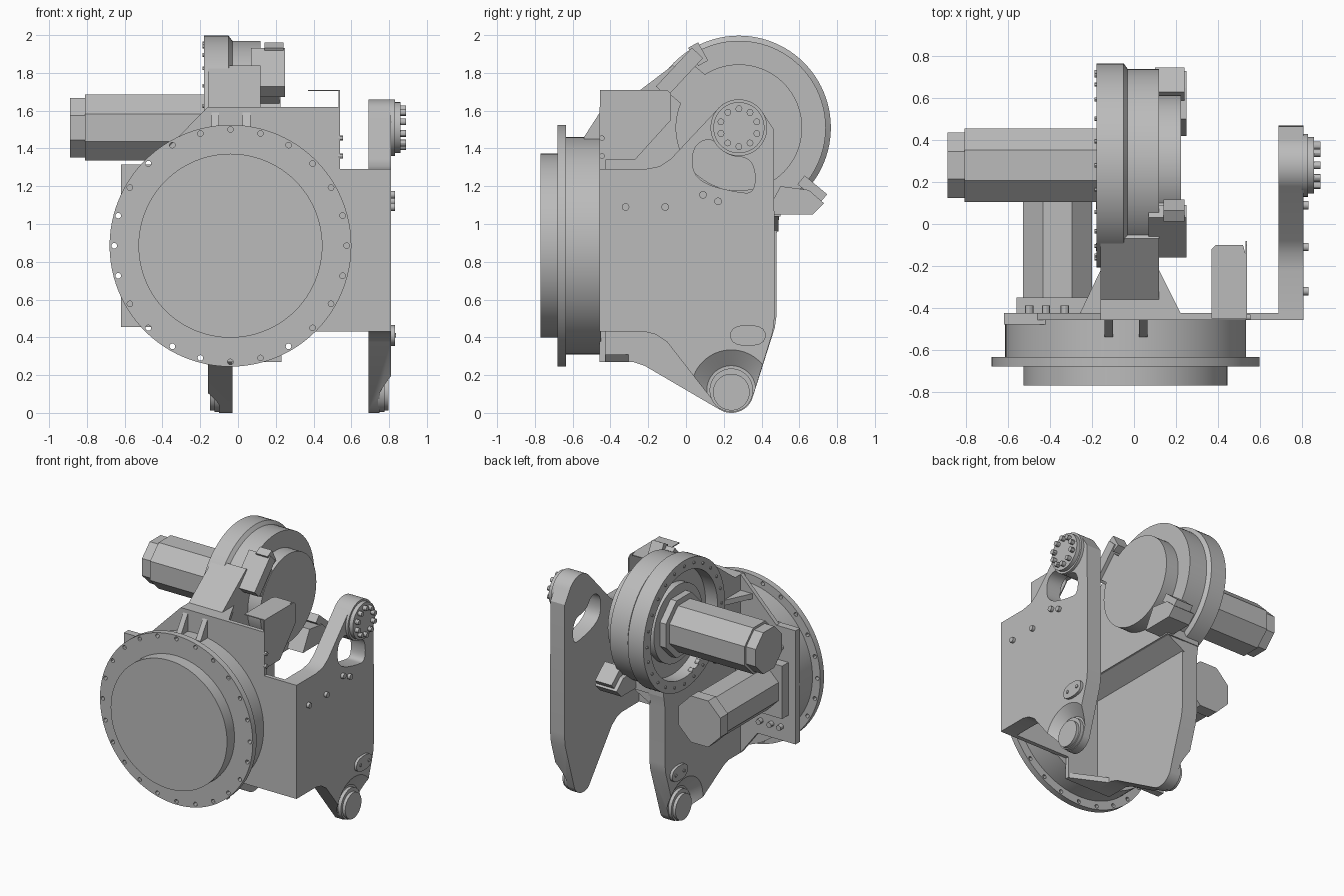
import bpy, bmesh, math
from mathutils import Vector

cube = bpy.data.objects.get("Cube")
if cube:
    bpy.data.objects.remove(cube, do_unlink=True)

grey = bpy.data.materials.new("machine grey")
grey.use_nodes = True
COLOUR = (0.5, 0.5, 0.5, 1)
grey.diffuse_color = COLOUR
grey.node_tree.nodes["Principled BSDF"].inputs["Base Color"].default_value = COLOUR

PLACE = {"X": lambda u, v, w: (w, u, v),
         "Y": lambda u, v, w: (u, w, v),
         "Z": lambda u, v, w: (u, v, w)}


def finish(obj):
    """Smooth the round walls, keep the edges sharp."""
    obj.data.polygons.foreach_set("use_smooth", [True] * len(obj.data.polygons))
    obj.data.set_sharp_from_angle(angle=math.radians(30))
    return obj


def loft(name, pts_a, pts_b, axis, a, b):
    """Solid between two outlines at a and b along an axis."""
    bm = bmesh.new()
    rings = [[bm.verts.new(PLACE[axis](u, v, w)) for u, v in pts]
             for pts, w in ((pts_a, a), (pts_b, b))]
    for ring in rings:
        bm.faces.new(ring)
    n = len(pts_a)
    for i in range(n):
        j = (i + 1) % n
        bm.faces.new((rings[0][i], rings[0][j], rings[1][j], rings[1][i]))
    bmesh.ops.recalc_face_normals(bm, faces=bm.faces)
    mesh = bpy.data.meshes.new(name)
    bm.to_mesh(mesh)
    bm.free()
    mesh.materials.append(grey)
    obj = bpy.data.objects.new(name, mesh)
    bpy.context.collection.objects.link(obj)
    return finish(obj)


def prism(name, pts, axis, a, b):
    return loft(name, pts, pts, axis, a, b)


def arc(c, r, start, end, n=16):
    angles = [math.radians(start + (end - start) * i / n) for i in range(n + 1)]
    return [(c[0] + r * math.cos(t), c[1] + r * math.sin(t)) for t in angles]


def circle(c, r, n=64, turn=0):
    return arc(c, r, turn, turn + 360, n)[:-1]


def cyl(name, c, r, axis, a, b, n=64, turn=0):
    return prism(name, circle(c, r, n, turn), axis, a, b)


def rect(u0, v0, u1, v1):
    return [(u0, v0), (u1, v0), (u1, v1), (u0, v1)]


def rounded(pts, times=3):
    """Corner cutting for soft outlines."""
    for _ in range(times):
        nxt = pts[1:] + pts[:1]
        pts = [(p[0] * (1 - t) + q[0] * t, p[1] * (1 - t) + q[1] * t)
               for p, q in zip(pts, nxt) for t in (0.25, 0.75)]
    return pts


def cut(obj, *cutters):
    for c in cutters:
        mod = obj.modifiers.new("cut", "BOOLEAN")
        mod.operation, mod.solver, mod.object = "DIFFERENCE", "EXACT", c
        graph = bpy.context.evaluated_depsgraph_get()
        mesh = bpy.data.meshes.new_from_object(obj.evaluated_get(graph))
        obj.modifiers.clear()
        obj.data = mesh
    for c in cutters:
        bpy.data.objects.remove(c, do_unlink=True)
    return finish(obj)


def bolts(name, c, r, count, size, axis, a, b):
    for i, p in enumerate(circle(c, r, count, 90)):
        cyl(f"{name}_{i + 1}", p, size, axis, a, b, 12)


HUB = (0.28, 1.51)      # gear axis (y, z)
PIN = (0.24, 0.12)      # lower pin axis (y, z)
DISC = (-0.04, 0.885)   # front disc axis (x, z)

# Front mounting disc with drum, drilled flange and raised face
cyl("front_drum", DISC, 0.575, "Y", -0.64, -0.45, 96)
flange = cyl("front_flange", DISC, 0.64, "Y", -0.68, -0.635, 96)
cut(flange, *[cyl("hole", p, 0.015, "Y", -0.8, -0.5, 12)
              for p in circle(DISC, 0.615, 24, 90)])
cyl("front_face", DISC, 0.487, "Y", -0.77, -0.67, 96)

# Front plate behind the drum
prism("front_plate", [(-0.62, 0.455), (-0.3, 0.455), (-0.16, 0.27), (0.23, 0.27),
                      (0.23, 0.43), (0.81, 0.43), (0.81, 1.29), (0.54, 1.29),
                      (0.54, 1.62), (-0.16, 1.62), (-0.46, 1.315), (-0.62, 1.315)],
      "Y", -0.457, -0.425)
prism("side_flange", rect(-0.62, 0.455, -0.42, 1.315), "Y", -0.48, -0.425)

# Outer arm with rounded top, kidney window and recessed pin seat
tip = arc(PIN, 0.12, 240, 335)
outer = ([(-0.455, 0.43), (-0.22, 0.43), (-0.16, 0.415), (-0.1, 0.375)] + tip
         + [(0.46, 0.43), (0.47, 0.52), (0.465, 1.5)] + arc(HUB, 0.15, 30, 132)
         + [(-0.08, 1.345), (-0.14, 1.305), (-0.22, 1.29), (-0.455, 1.29)])
outer_arm = prism("outer_arm", outer, "X", 0.69, 0.81)
window = rounded([(0.03, 1.28), (0.04, 1.42), (0.14, 1.46), (0.21, 1.36),
                  (0.36, 1.35), (0.37, 1.16), (0.26, 1.17), (0.1, 1.21)])
cut(outer_arm, prism("window_cut", window, "X", 0.6, 0.9),
    loft("seat_cut", circle(PIN, 0.13), circle(PIN, 0.215), "X", 0.75, 0.811))

# Inner arm
inner = ([(-0.43, 0.27), (-0.28, 0.27), (-0.22, 0.25)] + tip
         + [(0.47, 0.45), (0.48, 0.52), (0.48, 0.95), (0.5, 1.08), (-0.43, 1.08)])
inner_arm = prism("inner_arm", inner, "X", -0.16, -0.03)
cut(inner_arm, loft("seat_cut", circle(PIN, 0.215), circle(PIN, 0.13), "X", -0.161, -0.1))

# Pins, small plates and screws on both arms
for side, face, sign in (("outer", 0.81, 1), ("inner", -0.16, -1)):
    cyl(side + "_pin_collar", PIN, 0.115, "X", face - sign * 0.07, face - sign * 0.035)
    cyl(side + "_pin", (0.24, 0.11), 0.097, "X", face - sign * 0.07, face - sign * 0.012)
    prism(side + "_tag", rounded(rect(0.235, 0.355, 0.42, 0.465), 2), "X",
          face - sign * 0.01, face + sign * 0.02)
    for y in (0.28, 0.38):
        cyl(side + "_tag_bolt", (y, 0.41), 0.012, "X", face, face + sign * 0.026, 12)
    for p in ((-0.32, 1.09), (-0.11, 1.09), (0.09, 1.155), (0.17, 1.12)):
        cyl(side + "_screw", p, 0.02, "X", face - sign * 0.01, face + sign * 0.022, 16)

# Bolted cap at the top of the outer arm
cyl("arm_cap", HUB, 0.15, "X", 0.8, 0.83)
cyl("arm_cap_face", HUB, 0.135, "X", 0.82, 0.86)
bolts("arm_cap_bolt", HUB, 0.1, 10, 0.018, "X", 0.85, 0.89)

# Gear housing: open ring on one side, stepped drum on the other
ring = cyl("housing_ring", HUB, 0.487, "X", -0.18, -0.05, 96)
cut(ring, cyl("ring_cut", HUB, 0.4, "X", -0.3, -0.08, 96))
loft("housing_taper", circle(HUB, 0.487, 96), circle(HUB, 0.46, 96), "X", -0.05, -0.03)
cyl("housing_body", HUB, 0.46, "X", -0.04, 0.12, 96)
cyl("housing_cover", HUB, 0.335, "X", 0.11, 0.225, 96)
bolts("ring_bolt", HUB, 0.445, 24, 0.01, "X", -0.188, -0.17)
cyl("inner_hub", HUB, 0.29, "X", -0.13, -0.07)
cyl("motor_mount", HUB, 0.235, "X", -0.18, -0.12, 8, 22.5)

# Web joining the housing to the front plate
web = prism("housing_web", [(-0.43, 1.04), (-0.43, 1.62), (-0.36, 1.62), (-0.07, 1.84),
                            (0.28, 1.6), (0.5, 1.2), (0.5, 1.04)], "X", -0.16, 0.12)
cut(web, cyl("web_cut", HUB, 0.4, "X", -0.3, -0.08, 96))
prism("web_fillet", [(-0.04, 0.96), (0.12, 1.05), (-0.04, 1.05)], "Y", -0.43, 0.49)
prism("left_gusset", [(0.11, -0.2), (0.225, -0.43), (0.11, -0.43)], "Z", 1.58, 1.62)
prism("right_gusset", [(-0.15, -0.2), (-0.26, -0.43), (-0.15, -0.43)], "Z", 1.46, 1.5)
prism("foot_gusset", [(-0.04, -0.3), (0.225, -0.43), (-0.04, -0.43)], "Z", 0.27, 0.31)
for x in (-0.12, 0.045):
    prism("front_rib", [(-0.45, 1.6), (-0.45, 1.4), (-0.54, 1.4), (-0.54, 1.46)],
          "X", x - 0.02, x + 0.02)


# Lugs clamped to the housing, placed by angle around the hub
def lug(name, angle, r0, r1, half, x0, x1):
    out = Vector((math.cos(math.radians(angle)), math.sin(math.radians(angle))))
    side = Vector((-out.y, out.x))
    pts = [Vector(HUB) + out * r + side * s
           for r, s in ((r0, -half), (r1, -half), (r1, half), (r0, half))]
    return prism(name, [tuple(p) for p in pts], "X", x0, x1)


lug("upper_lug", 137, 0.39, 0.47, 0.14, 0.07, 0.25)
lug("upper_lug_root", 140, 0.3, 0.4, 0.1, 0.11, 0.22)
lug("upper_lug_end", 119, 0.39, 0.5, 0.03, 0.14, 0.24)
prism("lower_lug", [(0.42, 1.05), (0.67, 1.05), (0.73, 1.11), (0.65, 1.18), (0.5, 1.2)],
      "X", 0.07, 0.25)
lug("lower_lug_end", -40, 0.43, 0.585, 0.03, 0.1, 0.24)

# Drive motor along x
flat = math.cos(math.pi / 8)
cyl("drive_motor", HUB, 0.175 / flat, "X", -0.81, -0.1, 8, 22.5)
cyl("drive_motor_cap", HUB, 0.157 / flat, "X", -0.89, -0.8, 8, 22.5)

# Second motor along y, bolted to the front plate
AXIS = (-0.365, 0.86)
cyl("lower_motor", AXIS, 0.165 / flat, "Y", -0.36, 0.28, 8, 22.5)
cyl("lower_motor_cap", AXIS, 0.175 / flat, "Y", 0.27, 0.36, 8, 22.5)
prism("lower_motor_base", rect(-0.56, 0.66, -0.17, 1.06), "Y", -0.43, -0.35)
for x in (-0.5, -0.42, -0.33):
    for z in (0.56, 1.16):
        cyl("base_bolt", (x, z), 0.02, "Y", -0.43, -0.39, 12)

# Bent sheet bracket beside the housing
prism("bracket_side", [(-0.455, 1.29), (-0.43, 1.29), (-0.43, 1.34), (-0.27, 1.34),
                       (-0.08, 1.55), (-0.08, 1.69), (-0.1, 1.71), (-0.455, 1.71)],
      "X", 0.533, 0.54)
prism("bracket_top", [(0.37, -0.45), (0.54, -0.45), (0.54, -0.17), (0.52, -0.1),
                      (0.39, -0.1), (0.37, -0.12)], "Z", 1.703, 1.71)
for z in (1.36, 1.455):
    cyl("bracket_screw", (-0.445, z), 0.014, "X", 0.53, 0.556, 12)
